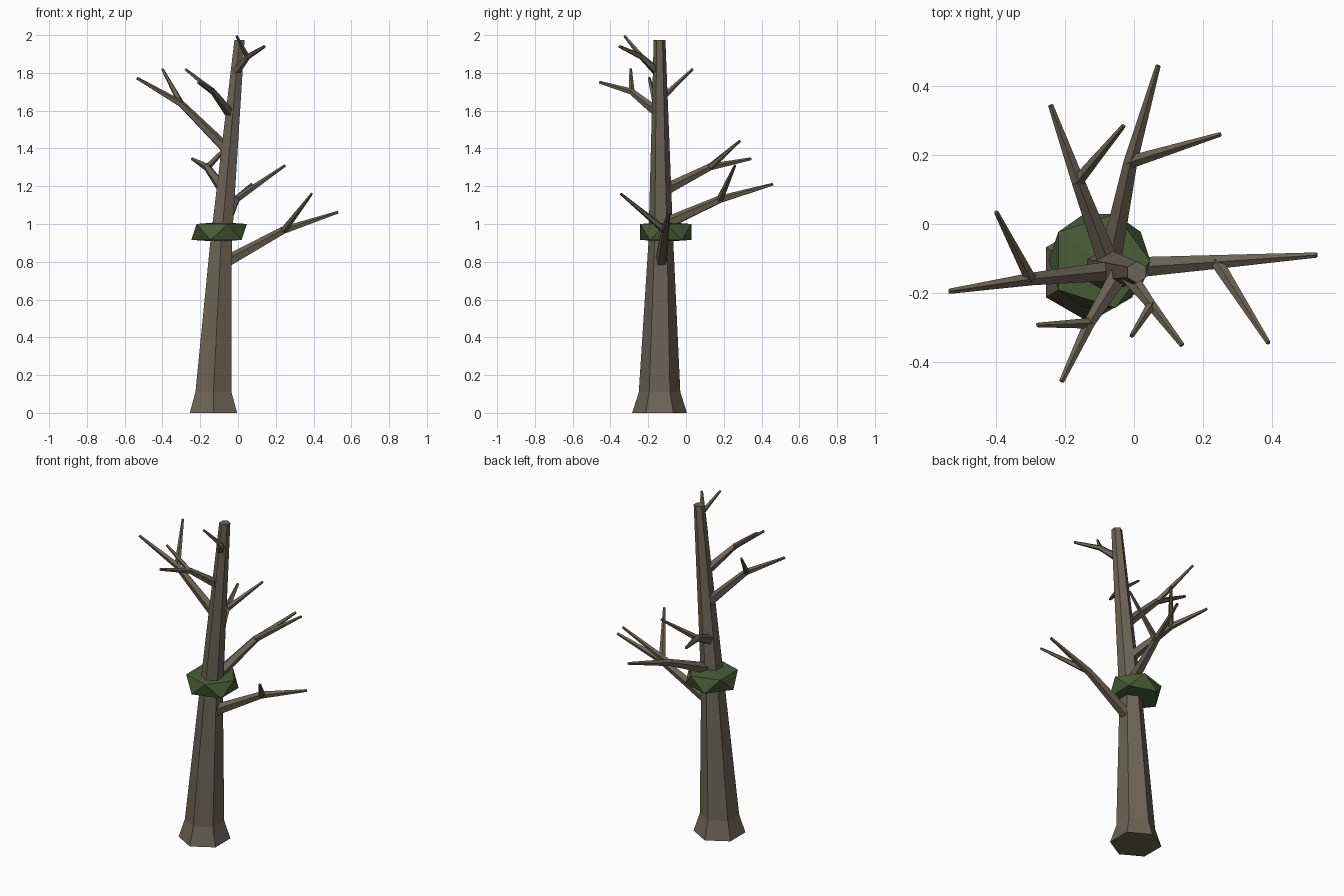
import bpy, bmesh, math
from mathutils import Vector

if "Cube" in bpy.data.objects:
    bpy.data.objects.remove(bpy.data.objects["Cube"])


def material(name, rgb):
    m = bpy.data.materials.new(name)
    m.diffuse_color = (*rgb, 1)
    m.use_nodes = True
    m.node_tree.nodes["Principled BSDF"].inputs["Base Color"].default_value = m.diffuse_color
    return m


bark = material("bark_brown", (0.15, 0.128, 0.09))
leaf = material("leaf_green", (0.064, 0.112, 0.038))


def finish(bm, name, mat):
    bmesh.ops.recalc_face_normals(bm, faces=bm.faces)
    me = bpy.data.meshes.new(name)
    bm.to_mesh(me)
    bm.free()
    me.materials.append(mat)
    ob = bpy.data.objects.new(name, me)
    bpy.context.collection.objects.link(ob)
    return ob


def tube(name, points, radii, sides, mat, flat_rings=False):
    """Tapered tube along a path, capped at both ends."""
    pts = [Vector(p) for p in points]
    bm = bmesh.new()
    rings = []
    for i, (p, r) in enumerate(zip(pts, radii)):
        if flat_rings:
            u, v = Vector((0, 1, 0)), Vector((-1, 0, 0))
        else:
            before = (p - pts[max(i - 1, 0)]).normalized()
            after = (pts[min(i + 1, len(pts) - 1)] - p).normalized()
            d = (before + after).normalized()
            side = d.cross(Vector((0, 0, 1))).normalized()
            u, v = side.cross(d), side
        ring = []
        for k in range(sides):
            a = math.tau * k / sides
            ring.append(bm.verts.new(p + r * (math.cos(a) * u + math.sin(a) * v)))
        rings.append(ring)
    for lo, hi in zip(rings, rings[1:]):
        for k in range(sides):
            n = (k + 1) % sides
            bm.faces.new((lo[k], lo[n], hi[n], hi[k]))
    bm.faces.new(rings[0])
    bm.faces.new(rings[-1])
    return finish(bm, name, mat)


# Leaning six-sided trunk with a flared foot
tube("trunk",
     [(-0.13, -0.14, 0), (-0.13, -0.14, 0.11), (-0.09, -0.133, 0.9), (0.008, -0.14, 1.975)],
     [0.145, 0.11, 0.066, 0.031], 6, bark, flat_rings=True)

# Branches: start, bend, tip, twig tip, start radius
branches = {
    "right_low": ((-0.06, -0.13, 0.80), (0.24, -0.11, 0.965), (0.53, -0.09, 1.062), (0.39, -0.345, 1.16), 0.034),
    "back_low": ((-0.07, -0.11, 1.00), (-0.01, 0.18, 1.13), (0.07, 0.46, 1.21), (0.25, 0.26, 1.31), 0.034),
    "back_left": ((-0.075, -0.11, 1.18), (-0.163, 0.125, 1.30), (-0.242, 0.345, 1.345), (-0.03, 0.285, 1.44), 0.032),
    "left": ((-0.055, -0.135, 1.39), (-0.30, -0.16, 1.635), (-0.535, -0.195, 1.772), (-0.40, 0.035, 1.82), 0.031),
    "front_left": ((-0.045, -0.15, 1.59), (-0.13, -0.288, 1.70), (-0.21, -0.457, 1.75), (-0.28, -0.293, 1.82), 0.028),
    "front_top": ((-0.015, -0.15, 1.805), (0.05, -0.235, 1.885), (0.14, -0.352, 1.94), (-0.007, -0.325, 1.995), 0.025),
}
for name, (start, bend, tip, twig, r) in branches.items():
    tube(name + "_branch", [start, bend, tip], [r, r * 0.62, 0.008], 5, bark)
    tube(name + "_twig", [bend, twig], [r * 0.58, 0.007], 5, bark)

# Flattened leaf clump wrapped around the trunk
bm = bmesh.new()
bmesh.ops.create_icosphere(bm, subdivisions=1, radius=1)
for v in bm.verts:
    pole = abs(v.co.z) > 0.9
    z = math.copysign(0.052 if pole else 0.042, v.co.z)
    v.co = (-0.1 + 0.165 * v.co.x, -0.107 + 0.16 * v.co.y, 0.958 + z)
finish(bm, "leaf_clump", leaf)
